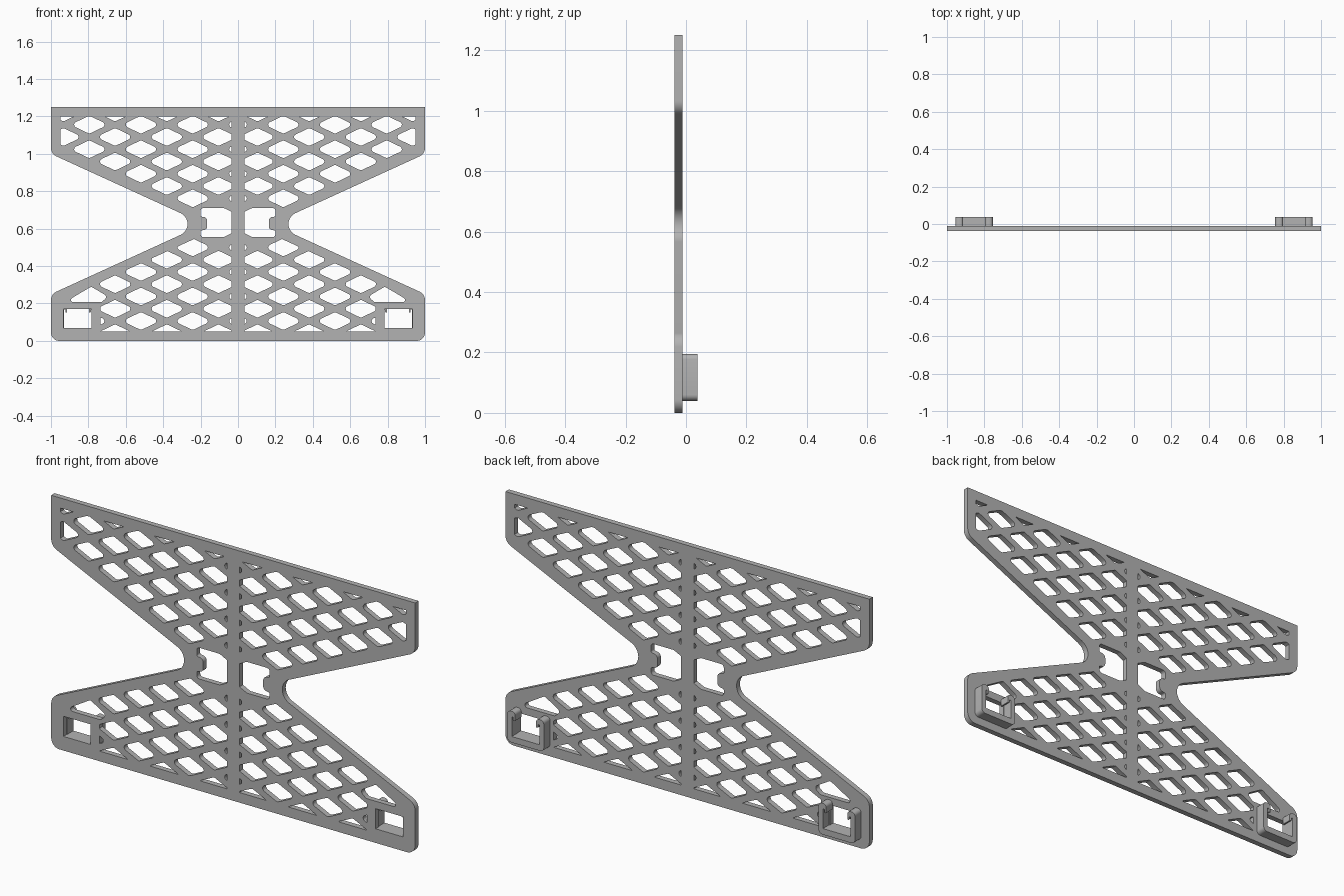
import bpy, bmesh, math
from mathutils import Vector

cube = bpy.data.objects.get("Cube")
if cube:
    bpy.data.objects.remove(cube)

grey = bpy.data.materials.new("light_grey")
grey.use_nodes = True
grey.diffuse_color = (0.45, 0.45, 0.45, 1)
grey.node_tree.nodes["Principled BSDF"].inputs["Base Color"].default_value = (0.45, 0.45, 0.45, 1)


def fillet(corners, steps=6):
    """Round each (x, z, radius) corner of a closed outline."""
    out = []
    for i, (x, z, r) in enumerate(corners):
        p = Vector((x, z))
        if r == 0:
            out.append(p)
            continue
        a = (Vector(corners[i - 1][:2]) - p).normalized()
        b = (Vector(corners[(i + 1) % len(corners)][:2]) - p).normalized()
        half = a.angle(b) / 2
        centre = p + (a + b).normalized() * (r / math.sin(half))
        start = p + a * (r / math.tan(half)) - centre
        end = p + b * (r / math.tan(half)) - centre
        turn = start.angle_signed(end)
        for s in range(steps + 1):
            t = -turn * s / steps
            c, n = math.cos(t), math.sin(t)
            out.append(centre + Vector((start.x * c - start.y * n, start.x * n + start.y * c)))
    return out


def clip(poly, a, b, c):
    """Keep the part of a convex outline where a*x + b*z <= c."""
    out = []
    for i, q in enumerate(poly):
        p = poly[i - 1]
        dp, dq = a * p.x + b * p.y - c, a * q.x + b * q.y - c
        if (dp > 0) != (dq > 0):
            out.append(p.lerp(q, dp / (dp - dq)))
        if dq <= 0:
            out.append(q)
    return out


def area(poly):
    return abs(sum(poly[i - 1].cross(q) for i, q in enumerate(poly))) / 2


def mirrored(poly):
    return [Vector((-p.x, p.y)) for p in reversed(poly)]


def extrude_outlines(name, outlines, y0, y1):
    """Filled outlines (inner ones become holes), extruded from y0 to y1."""
    curve = bpy.data.curves.new(name, "CURVE")
    curve.dimensions = "2D"
    curve.fill_mode = "BOTH"
    curve.extrude = (y1 - y0) / 2
    for pts in outlines:
        spline = curve.splines.new("POLY")
        spline.points.add(len(pts) - 1)
        for sp, p in zip(spline.points, pts):
            sp.co = (p.x, p.y, 0, 1)
        spline.use_cyclic_u = True
    obj = bpy.data.objects.new(name, curve)
    bpy.context.collection.objects.link(obj)
    obj.rotation_euler.x = math.pi / 2
    obj.location.y = (y0 + y1) / 2
    bpy.ops.object.select_all(action="DESELECT")
    obj.select_set(True)
    bpy.context.view_layer.objects.active = obj
    bpy.ops.object.convert(target="MESH")
    obj = bpy.context.view_layer.objects.active
    bm = bmesh.new()
    bm.from_mesh(obj.data)
    bmesh.ops.remove_doubles(bm, verts=bm.verts, dist=0.0002)
    bmesh.ops.recalc_face_normals(bm, faces=bm.faces)
    bm.to_mesh(obj.data)
    bm.free()
    obj.data.materials.clear()
    obj.data.materials.append(grey)
    bpy.ops.object.shade_smooth_by_angle(angle=math.radians(35))
    return obj


# Plate outline: wide top and bottom, pinched waist
SLOPE, RIB, EDGE = 0.457, 0.035, 0.05
left_side = [(-1, 1.25, 0), (-1, 1.0, 0.05), (-0.18, 0.625, 0.064),
             (-1, 0.25, 0.05), (-1, 0, 0.045)]
right_side = [(-x, z, r) for x, z, r in reversed(left_side)]
outline = fillet(left_side + right_side, 10)

# Diamond lattice on the left half, trimmed to the border and centre rib
holes = []
for j in range(8):
    for k in range(-9, 10):
        if (j + k) % 2 or abs(k) < 2 or (j, k) in ((6, -6), (7, -7)):
            continue
        x, z = 0.034 - 0.1382 * j, 0.631 + 0.0656 * k
        w, h, r = 0.101, 0.048, 0.015
        cell = fillet([(x - w, z, r), (x, z + h, r), (x + w, z, r), (x, z - h, r)], 4)
        limits = [(1, 0, -RIB), (-1, 0, 1 - EDGE), (0, 1, 1.25 - EDGE), (0, -1, -EDGE)]
        limits.append((-SLOPE, -1, -0.598) if k > 0 else (-SLOPE, 1, 0.652))
        if z < 0.2:
            limits.append((-1, 0, 0.735))
        for limit in limits:
            cell = clip(cell, *limit)
        if len(cell) > 2 and area(cell) > 0.00003:
            holes.append(cell)

# Wide hole above the clip window, and the clip window itself
holes.append(fillet([(-0.925, 0.207, 0.012), (-0.73, 0.207, 0.012), (-0.695, 0.237, 0.015),
                     (-0.785, 0.29, 0.015)]))
holes.append(fillet([(-0.933, 0.07, 0), (-0.783, 0.07, 0), (-0.783, 0.17, 0), (-0.933, 0.17, 0)]))

# Waist window with a rounded bump on its outer side
holes.append(fillet([(-0.2, 0.555, 0.015), (-0.075, 0.555, 0.02), (-RIB, 0.575, 0),
                     (-RIB, 0.69, 0), (-0.075, 0.71, 0.02), (-0.2, 0.71, 0.015),
                     (-0.2, 0.665, 0.008), (-0.165, 0.66, 0.02), (-0.165, 0.595, 0.02),
                     (-0.2, 0.59, 0.008)]))

BACK = -0.011
extrude_outlines("lattice_plate", [outline] + holes + [mirrored(h) for h in holes], -0.038, BACK)

# U-shaped clips with inward hooks on the back
half_clip = [(0.1, 0.04, 0.02), (0.1, 0.195, 0.018), (0.058, 0.195, 0.016), (0.058, 0.15, 0.003),
             (0.068, 0.152, 0.003), (0.068, 0.168, 0.003), (0.076, 0.168, 0.003), (0.076, 0.07, 0)]
profile = fillet(half_clip + [(-x, z, r) for x, z, r in reversed(half_clip)])
for name, cx in (("left_clip", 0.855), ("right_clip", -0.855)):
    extrude_outlines(name, [[p + Vector((cx, 0)) for p in profile]], BACK - 0.001, 0.038)
